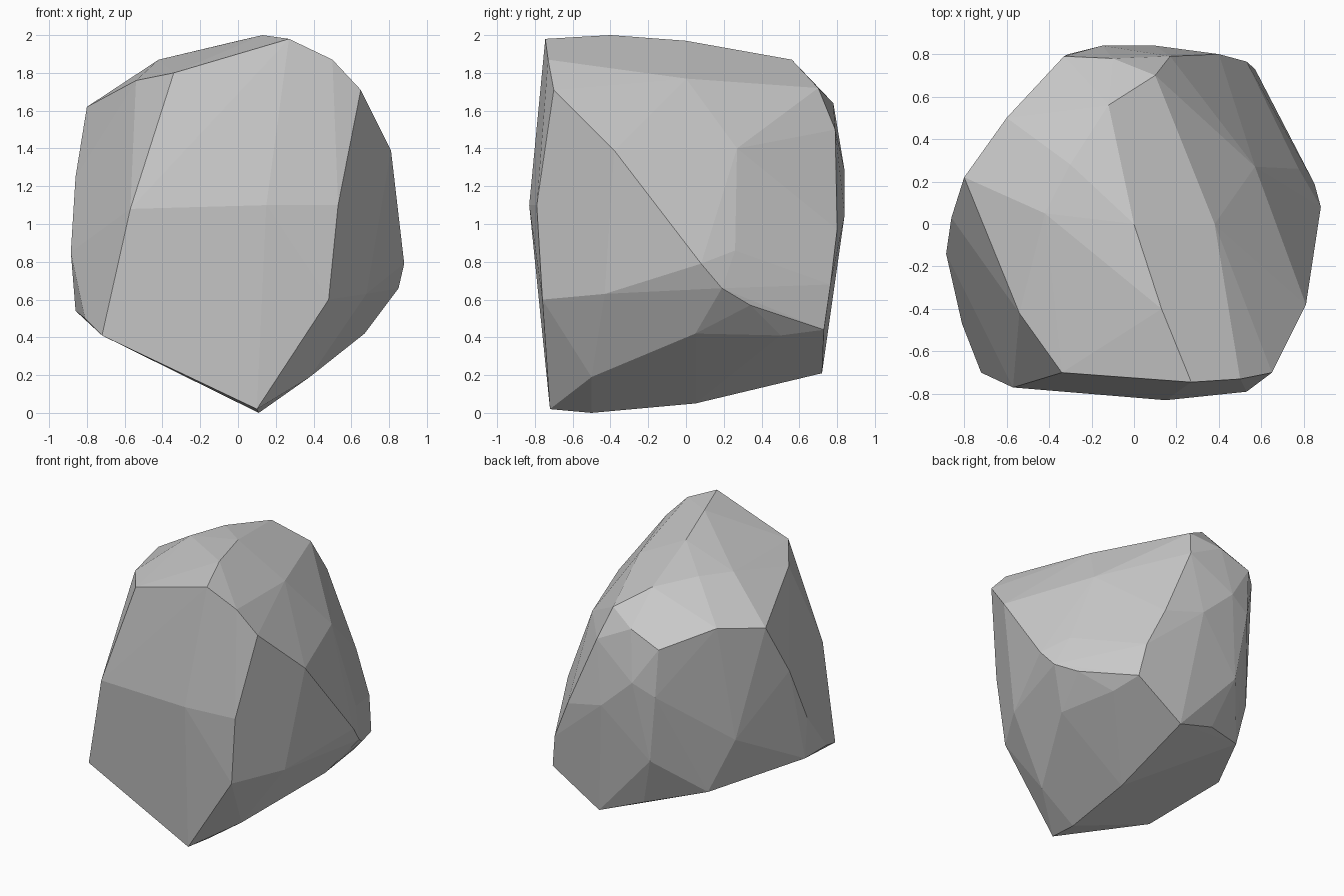
import bpy, bmesh
from mathutils import Vector

# Outline of the chipped front face
front = [(.10, -.72, .02), (-.72, -.70, .41), (-.57, -.77, 1.08), (.15, -.83, 1.10),
         (.53, -.79, 1.10), (.48, -.76, .60), (-.34, -.70, 1.80), (.27, -.745, 1.98),
         (.50, -.73, 1.87), (.65, -.70, 1.71)]
# Left side: rim, mid fold and lower corner
left = [(-.86, -.15, .54), (-.885, -.14, .85), (-.86, .03, 1.25), (-.80, .22, 1.62),
        (-.54, -.42, 1.76), (-.81, -.47, .50), (-.50, .46, .43), (-.66, .37, .82),
        (-.60, .50, 1.67)]
# Back face
back = [(-.31, .80, 1.20), (-.15, .84, 1.28), (.10, .84, 1.05), (.40, .80, .97),
        (-.10, .78, 1.64), (-.33, .79, 1.55), (.17, .79, 1.50), (.20, .72, .21),
        (-.24, .76, .70), (.57, .73, .44), (.53, .765, .68), (-.12, .66, .33)]
# Domed top
top = [(.13, -.40, 2.00), (0, 0, 1.97), (-.12, .56, 1.87), (-.30, .28, 1.89),
       (-.42, .05, 1.87), (.38, 0, 1.77), (.10, .70, 1.72), (.57, .27, 1.40)]
# Right ridge and the slopes below it
right = [(.81, -.38, 1.39), (.88, .08, .79), (.85, .19, .66), (.775, .26, .86),
         (.77, .34, .57), (.68, -.43, .63), (.67, .05, .42), (.60, .50, .41),
         (.38, -.50, .19)]
# Keel along the base
base = [(.11, -.50, 0), (.15, .05, .05)]

bm = bmesh.new()
for p in front + left + back + top + right + base:
    bm.verts.new(Vector(p))
bmesh.ops.convex_hull(bm, input=bm.verts)
loose = [v for v in bm.verts if not v.link_faces]
bmesh.ops.delete(bm, geom=loose, context='VERTS')
# Merge nearly coplanar triangles into broad facets
bmesh.ops.dissolve_limit(bm, angle_limit=.03, verts=bm.verts, edges=bm.edges)
bmesh.ops.recalc_face_normals(bm, faces=bm.faces)

mesh = bpy.data.meshes.new("boulder")
bm.to_mesh(mesh)
bm.free()
boulder = bpy.data.objects.new("boulder", mesh)
bpy.context.collection.objects.link(boulder)
